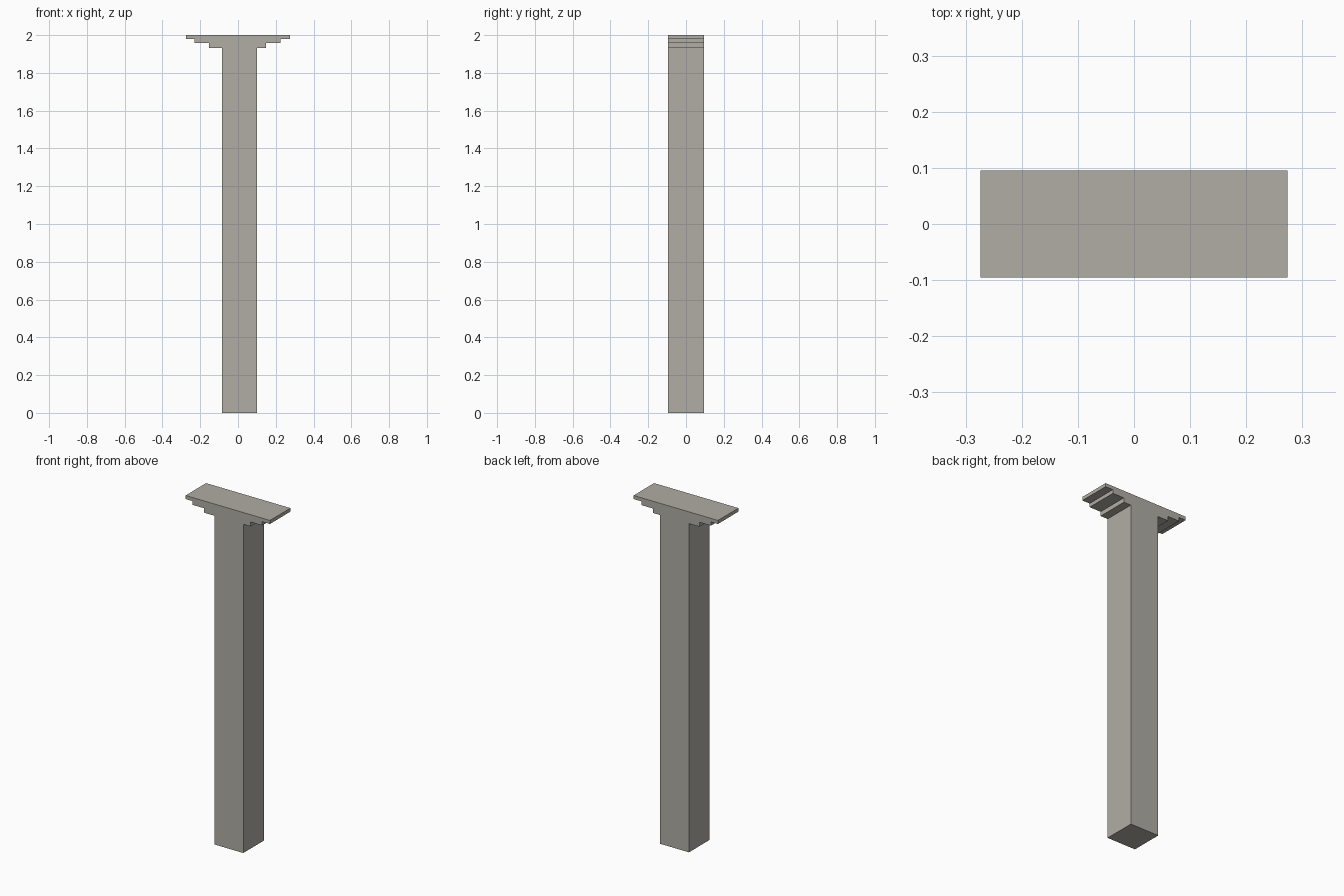
import bpy
import bmesh

cube = bpy.data.objects.get("Cube")
if cube:
    bpy.data.objects.remove(cube, do_unlink=True)

# Single stone colour
stone = bpy.data.materials.new("warm grey stone")
stone.use_nodes = True
colour = (0.44, 0.418, 0.376, 1)
stone.diffuse_color = colour
stone.node_tree.nodes["Principled BSDF"].inputs["Base Color"].default_value = colour

HALF_DEPTH = 0.095

# Tiers from the shaft up to the top slab: left x, right x, bottom z, top z
tiers = [
    (-0.086, 0.101, 0.0, 1.931),
    (-0.154, 0.149, 1.931, 1.957),
    (-0.229, 0.224, 1.957, 1.979),
    (-0.274, 0.274, 1.979, 2.0),
]

# Stepped outline: up the right side, then down the left side
right = [(t[1], z) for t in tiers for z in t[2:]]
left = [(t[0], z) for t in tiers for z in t[2:]]
outline = right + left[::-1]

# Extrude the outline from front to back
bm = bmesh.new()
front = bm.faces.new([bm.verts.new((x, -HALF_DEPTH, z)) for x, z in outline])
extruded = bmesh.ops.extrude_face_region(bm, geom=[front], use_keep_orig=True)
back = [v for v in extruded["geom"] if isinstance(v, bmesh.types.BMVert)]
bmesh.ops.translate(bm, verts=back, vec=(0, 2 * HALF_DEPTH, 0))
bmesh.ops.recalc_face_normals(bm, faces=bm.faces)

mesh = bpy.data.meshes.new("stepped_pillar")
bm.to_mesh(mesh)
bm.free()
mesh.materials.append(stone)
pillar = bpy.data.objects.new("stepped_pillar", mesh)
bpy.context.collection.objects.link(pillar)
